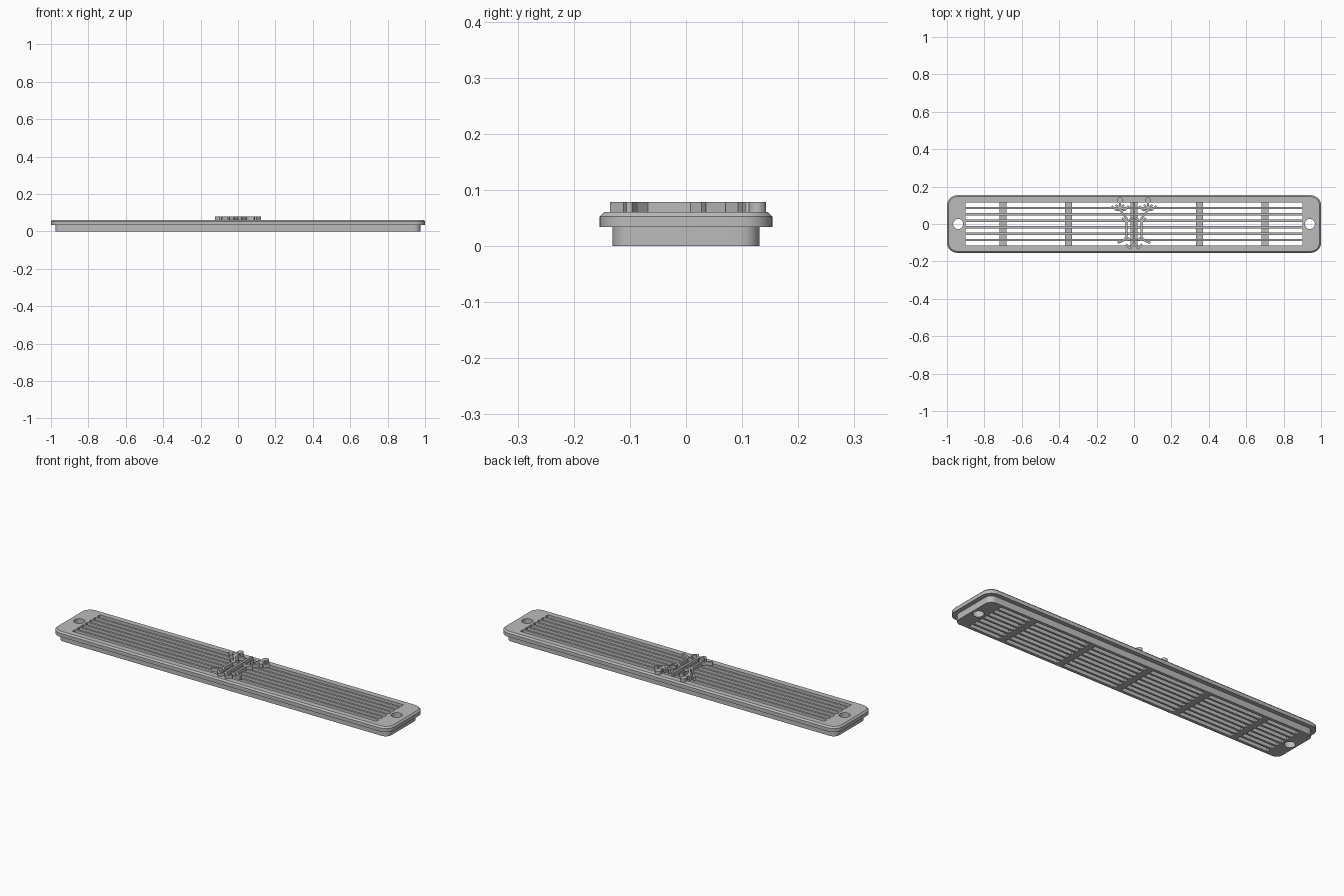
import bpy, bmesh, math
from mathutils import Vector

cube = bpy.data.objects.get("Cube")
if cube:
    bpy.data.objects.remove(cube)

grey = bpy.data.materials.new("plain_grey")
grey.use_nodes = True
COLOR = (0.5, 0.5, 0.5, 1)
grey.diffuse_color = COLOR
grey.node_tree.nodes["Principled BSDF"].inputs["Base Color"].default_value = COLOR

SLOTS = [0.0345 * i for i in range(-3, 4)]
SLOT_W = 0.023
TOP = 0.061


def finish(bm, name):
    bmesh.ops.recalc_face_normals(bm, faces=bm.faces)
    mesh = bpy.data.meshes.new(name)
    bm.to_mesh(mesh)
    bm.free()
    mesh.materials.append(grey)
    obj = bpy.data.objects.new(name, mesh)
    bpy.context.collection.objects.link(obj)
    return obj


def prism(bm, points, z0, z1):
    """Upright prism over a 2D outline."""
    low = [bm.verts.new((x, y, z0)) for x, y in points]
    high = [bm.verts.new((x, y, z1)) for x, y in points]
    bm.faces.new(low)
    bm.faces.new(high)
    for i in range(len(points)):
        j = (i + 1) % len(points)
        bm.faces.new((low[i], low[j], high[j], high[i]))


def box(bm, x0, x1, y0, y1, z0, z1):
    prism(bm, [(x0, y0), (x1, y0), (x1, y1), (x0, y1)], z0, z1)


def circle(cx, cy, r, n):
    return [(cx + r * math.cos(math.tau * i / n), cy + r * math.sin(math.tau * i / n)) for i in range(n)]


def rounded(hx, hy, r, steps=8):
    pts = []
    for k, (sx, sy) in enumerate([(1, 1), (-1, 1), (-1, -1), (1, -1)]):
        for i in range(steps + 1):
            a = math.pi / 2 * (k + i / steps)
            pts.append((sx * (hx - r) + r * math.cos(a), sy * (hy - r) + r * math.sin(a)))
    return pts


# Cover plate with chamfered rim over a smaller body
bm = bmesh.new()
rings = []
for hx, hy, r, z in [(0.977, 0.131, 0.035, 0), (0.977, 0.131, 0.035, 0.034),
                     (1, 0.154, 0.055, 0.034), (1, 0.154, 0.055, 0.053),
                     (0.992, 0.146, 0.047, TOP)]:
    rings.append([bm.verts.new((x, y, z)) for x, y in rounded(hx, hy, r)])
bm.faces.new(rings[0])
bm.faces.new(rings[-1])
for a, b in zip(rings, rings[1:]):
    for i in range(len(a)):
        j = (i + 1) % len(a)
        bm.faces.new((a[i], a[j], b[j], b[i]))
cover = finish(bm, "vent_cover")

# Slots and screw holes
bm = bmesh.new()
for y in SLOTS:
    box(bm, -0.9, 0.9, y - SLOT_W / 2, y + SLOT_W / 2, -0.05, 0.15)
for x in (-0.94, 0.94):
    prism(bm, circle(x, 0, 0.027, 32), -0.05, 0.15)
cutter = finish(bm, "slot_cutter")
cutter.hide_render = True
mod = cover.modifiers.new("slots", "BOOLEAN")
mod.operation = "DIFFERENCE"
mod.solver = "EXACT"
mod.object = cutter
bpy.context.view_layer.objects.active = cover
cover.select_set(True)
bpy.ops.object.modifier_apply(modifier=mod.name)
bpy.data.objects.remove(cutter)
bpy.ops.object.shade_smooth_by_angle(angle=math.radians(30))

# Low cross ribs bridging the slots
bm = bmesh.new()
for x in (-0.7, -0.35, 0, 0.35, 0.7):
    for y in SLOTS:
        box(bm, x - 0.018, x + 0.018, y - SLOT_W / 2, y + SLOT_W / 2, 0, 0.03)
finish(bm, "cross_ribs")


# Raised ornament: mirrored branching strokes around a centre post
def stroke(bm, path, w):
    for a, b in zip(path, path[1:]):
        a, b = Vector(a), Vector(b)
        d = (b - a).normalized() * w / 2
        n = Vector((-d.y, d.x))
        a, b = a - d * 0.5, b + d * 0.5
        prism(bm, [a + n, a - n, b - n, b + n], TOP - 0.001, 0.079)


BRANCHES = [
    [(0.04, -0.07), (0.04, 0.03), (0.075, 0.075), (0.075, 0.115)],
    [(0.03, 0.095), (0.05, 0.075), (0.095, 0.075), (0.117, 0.095)],
    [(0.055, 0.1), (0.075, 0.085), (0.095, 0.1)],
    [(0.012, 0.03), (0.04, 0.01), (0.06, 0.03)],
    [(0.04, -0.07), (0.06, -0.09), (0.085, -0.1)],
    [(0.005, -0.11), (0.022, -0.13), (0.04, -0.11)],
    [(0.022, -0.085), (0.04, -0.07)],
]
for side, name in ((1, "left"), (-1, "right")):
    bm = bmesh.new()
    for path in BRANCHES:
        stroke(bm, [(side * x, y) for x, y in path], 0.011)
    prism(bm, circle(side * 0.075, 0.127, 0.016, 16), TOP - 0.001, 0.079)
    finish(bm, name + "_ornament_branch")
bm = bmesh.new()
stroke(bm, [(0, -0.11), (0, 0.115)], 0.012)
finish(bm, "ornament_post")
